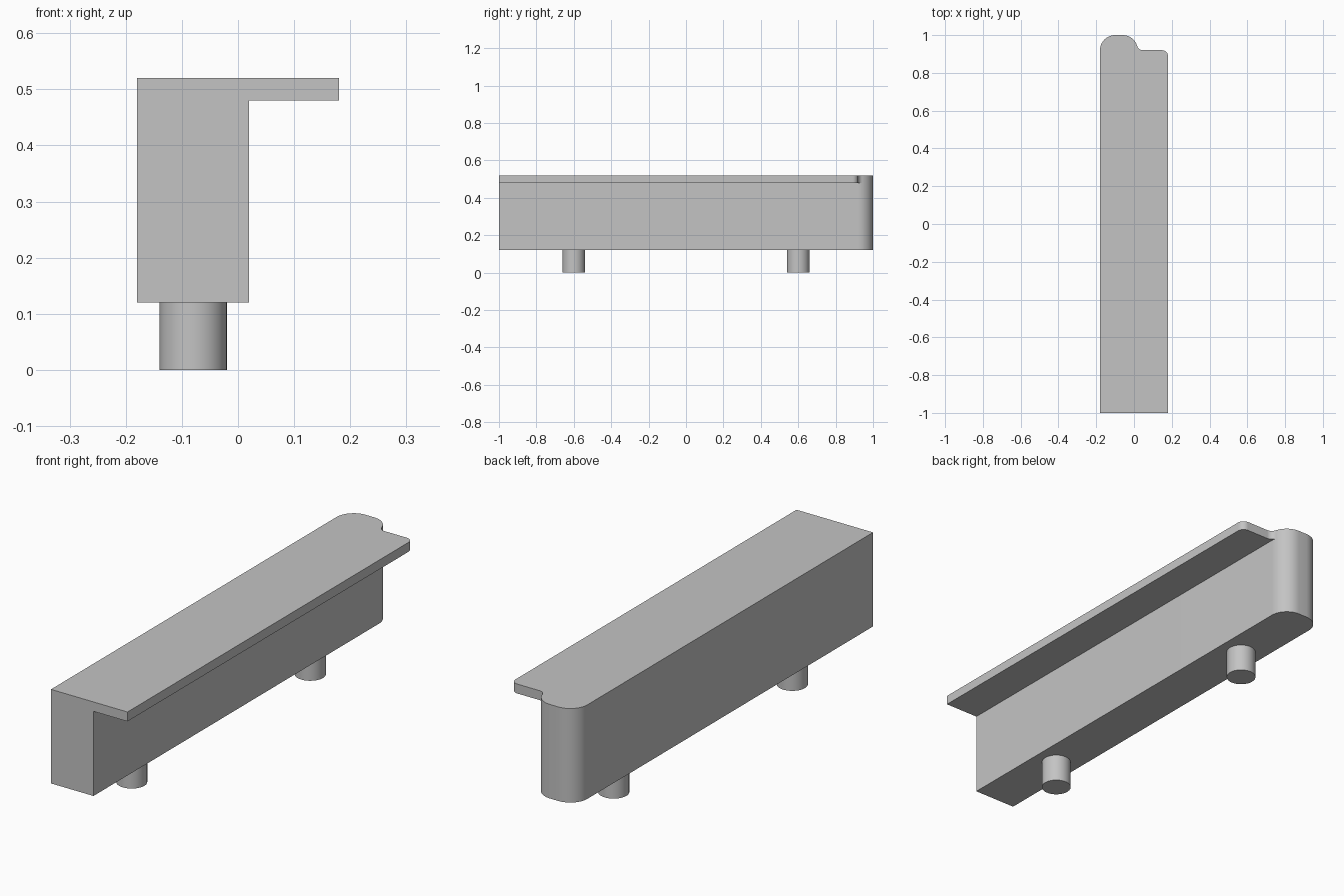
import bpy, bmesh, math
from math import cos, sin, radians

cube = bpy.data.objects.get("Cube")
if cube:
    bpy.data.objects.remove(cube, do_unlink=True)

# Single plain grey material
grey = bpy.data.materials.new("plain grey")
grey.use_nodes = True
colour = (0.55, 0.55, 0.55, 1)
grey.diffuse_color = colour
grey.node_tree.nodes["Principled BSDF"].inputs["Base Color"].default_value = colour

FRONT, BOTTOM, SHELF, TOP = -1.0, 0.12, 0.48, 0.52
LEFT, SIDE, EDGE = -0.18, 0.02, 0.18
BIG, SMALL, LIP_BACK = 0.08, 0.03, 0.92


def arc(cx, cy, r, start, end, steps):
    """Points along an arc, angles in degrees."""
    angles = [radians(start + (end - start) * i / steps) for i in range(steps + 1)]
    return [(cx + r * cos(a), cy + r * sin(a)) for a in angles]


def finish(ob):
    ob.data.materials.append(grey)
    bpy.ops.object.select_all(action='DESELECT')
    ob.select_set(True)
    bpy.context.view_layer.objects.active = ob
    bpy.ops.object.shade_smooth_by_angle(angle=radians(30))


# Plan outline: the rounded back end, then the lip branching off through a fillet
arc_x, arc_y = SIDE - BIG, 1 - BIG
reach = math.sqrt((BIG + SMALL) ** 2 - SMALL ** 2)
tangent = math.degrees(math.atan2(SMALL, reach))
shared = ([(LEFT, FRONT)] + arc(LEFT + BIG, arc_y, BIG, 180, 90, 12)
          + arc(arc_x, arc_y, BIG, 90, tangent, 12))
body_side = arc(arc_x, arc_y, BIG, tangent, 0, 3) + [(SIDE, FRONT)]
lip_side = (arc(arc_x + reach, LIP_BACK + SMALL, SMALL, 180 + tangent, 270, 8)
            + arc(EDGE - SMALL, LIP_BACK - SMALL, SMALL, 90, 0, 8) + [(EDGE, FRONT)])

bm = bmesh.new()


def face(points):
    bm.faces.new([bm.verts.new(p) for p in points])


def flat(path, z):
    face([(x, y, z) for x, y in path])


def walls(path, low, high):
    for (x1, y1), (x2, y2) in zip(path, path[1:]):
        face([(x1, y1, low), (x2, y2, low), (x2, y2, high), (x1, y1, high)])


# Main beam with overhanging lip, as one solid
flat(shared + body_side[1:], BOTTOM)
flat(shared + lip_side[1:], TOP)
flat(body_side[::-1] + lip_side[1:], SHELF)
walls(shared[:-1], BOTTOM, TOP)
walls(shared[-2:], BOTTOM, SHELF)
walls(shared[-2:], SHELF, TOP)
walls(body_side, BOTTOM, SHELF)
walls(lip_side, SHELF, TOP)
face([(x, FRONT, z) for x, z in [(LEFT, BOTTOM), (SIDE, BOTTOM), (SIDE, SHELF),
                                 (EDGE, SHELF), (EDGE, TOP), (LEFT, TOP)]])
bmesh.ops.remove_doubles(bm, verts=bm.verts, dist=1e-5)
bmesh.ops.recalc_face_normals(bm, faces=bm.faces)
mesh = bpy.data.meshes.new("beam_with_lip")
bm.to_mesh(mesh)
bm.free()
beam = bpy.data.objects.new("beam_with_lip", mesh)
bpy.context.collection.objects.link(beam)
finish(beam)

# Round feet
for name, y in (("front_foot", -0.6), ("back_foot", 0.6)):
    bpy.ops.mesh.primitive_cylinder_add(vertices=48, radius=0.06, depth=BOTTOM,
                                        location=(-0.08, y, BOTTOM / 2))
    foot = bpy.context.object
    foot.name = name
    finish(foot)
